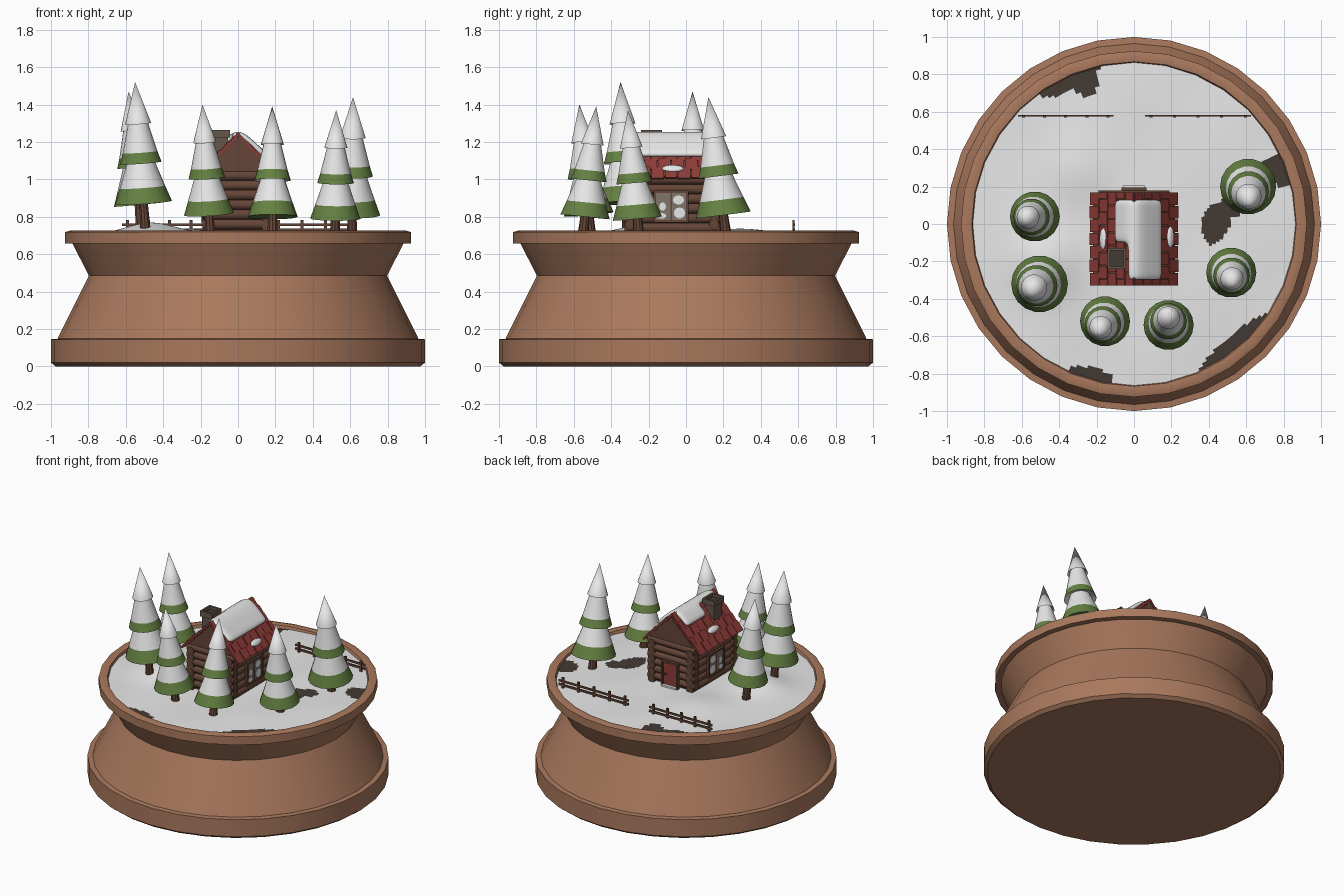
import bpy, bmesh, math
from mathutils import Vector, Matrix

if "Cube" in bpy.data.objects:
    bpy.data.objects.remove(bpy.data.objects["Cube"])

COLOURS = {"base_wood": (0.40, 0.19, 0.11), "snow_white": (0.83, 0.83, 0.83), "bare_earth": (0.055, 0.042, 0.034),
           "log_brown": (0.13, 0.06, 0.038), "roof_red": (0.27, 0.045, 0.04), "pine_green": (0.13, 0.22, 0.055),
           "chimney_stone": (0.13, 0.095, 0.07), "window_pane": (0.22, 0.18, 0.14)}
MATS = {}
for n, c in COLOURS.items():
    MATS[n] = bpy.data.materials.new(n)
    MATS[n].diffuse_color = (*c, 1)


def finish(name, bm, mats, smooth=None):
    me = bpy.data.meshes.new(name)
    bm.to_mesh(me)
    bm.free()
    for m in mats:
        me.materials.append(MATS[m])
    ob = bpy.data.objects.new(name, me)
    bpy.context.collection.objects.link(ob)
    if smooth is not None:
        bpy.ops.object.select_all(action='DESELECT')
        ob.select_set(True)
        bpy.context.view_layer.objects.active = ob
        bpy.ops.object.shade_smooth_by_angle(angle=math.radians(smooth))
    return ob


def paint(verts, mat):
    for v in verts:
        for f in v.link_faces:
            f.material_index = mat


def box(bm, loc, size, mat=0, rot=Matrix()):
    M = Matrix.Translation(loc) @ rot @ Matrix.Diagonal((*size, 1))
    paint(bmesh.ops.create_cube(bm, size=1, matrix=M)["verts"], mat)


def rod(bm, a, b, r, segs=10, r2=None, mat=0):
    a, b = Vector(a), Vector(b)
    q = Vector((0, 0, 1)).rotation_difference(b - a).to_matrix().to_4x4()
    r2 = r if r2 is None else r2
    paint(bmesh.ops.create_cone(bm, cap_ends=True, segments=segs, radius1=r, radius2=r2, depth=(b - a).length,
                                matrix=Matrix.Translation((a + b) / 2) @ q)["verts"], mat)


def lathe(bm, prof, segs, mats=None, M=Matrix()):
    rings = []
    for r, z in prof:
        k = 1 if r == 0 else segs
        rings.append([bm.verts.new(M @ Vector((r * math.cos(2 * math.pi * i / segs),
                                               r * math.sin(2 * math.pi * i / segs), z))) for i in range(k)])
    for j, (a, b) in enumerate(zip(rings, rings[1:])):
        for i in range(segs):
            n = (i + 1) % segs
            vs = [a[i % len(a)], a[n % len(a)], b[n % len(b)], b[i % len(b)]]
            f = bm.faces.new(list(dict.fromkeys(vs)))
            f.material_index = mats[j] if mats else 0


# turned wooden base with rim
bm = bmesh.new()
lathe(bm, [(0, 0), (0.975, 0), (1, 0.02), (1, 0.145), (0.965, 0.148), (0.88, 0.32), (0.797, 0.485), (0.885, 0.657),
           (0.925, 0.657), (0.925, 0.718), (0.9, 0.726), (0.868, 0.722), (0.858, 0.69), (0, 0.68)], 32)
finish("turned_base", bm, ["base_wood"], 35)

# snowy ground with bare earth patches: centre, radii, angle
PATCHES = [(-0.36, 0.77, 0.20, 0.055, 25), (-0.26, 0.75, 0.06, 0.075, 0), (0.78, 0.29, 0.10, 0.09, -20),
           (0.44, 0.0, 0.075, 0.11, -15), (0.51, 0.09, 0.06, 0.06, 0), (0.54, -0.66, 0.28, 0.06, 42),
           (-0.24, -0.81, 0.14, 0.05, -10)]


def bare(p):
    wob = 0.12 * math.sin(31 * p.x + 2) + 0.12 * math.sin(27 * p.y)
    for cx, cy, rx, ry, ang in PATCHES:
        d = Matrix.Rotation(-math.radians(ang), 2) @ Vector((p.x - cx, p.y - cy))
        if (d.x / rx) ** 2 + (d.y / ry) ** 2 < 1 + wob:
            return True
    return False


def ground(x, y):
    z = 0.705 + 0.014 * (1 - (x * x + y * y) / 0.74)
    z += 0.055 * math.exp(-((x + 0.47) ** 2 + (y + 0.2) ** 2) / 0.03)
    z += 0.018 * math.exp(-((x + 0.3) ** 2 + (y - 0.28) ** 2) / 0.03)
    return z + 0.004 * math.sin(9 * x + 1) * math.cos(8 * y)


bm = bmesh.new()
lathe(bm, [(0.863 * (1 - i / 50), 0) for i in range(50)] + [(0, 0)], 180)
for v in bm.verts:
    v.co.z = ground(v.co.x, v.co.y)
for f in bm.faces:
    f.material_index = int(bare(f.calc_center_median()))
finish("snowy_ground", bm, ["snow_white", "bare_earth"], 60)

# pine trees: skirt centre, skirt radius, tip
TREES = [((-0.53, 0.04, 0.865), 0.134, (-0.585, 0.035, 1.47)), ((-0.505, -0.32, 0.875), 0.152, (-0.55, -0.35, 1.52)),
         ((-0.155, -0.52, 0.815), 0.134, (-0.19, -0.57, 1.40)), ((0.185, -0.54, 0.80), 0.134, (0.183, -0.48, 1.39)),
         ((0.52, -0.26, 0.79), 0.134, (0.525, -0.31, 1.37)), ((0.61, 0.20, 0.81), 0.15, (0.615, 0.12, 1.44))]
for i, (c, r, tip) in enumerate(TREES):
    c, tip = Vector(c), Vector(tip)
    d, h = (tip - c).normalized(), (tip - c).length
    M = Matrix.Translation(c) @ Vector((0, 0, 1)).rotation_difference(d).to_matrix().to_4x4()
    prof = [(0, 0.02), (1, 0), (0.8, 0.13), (0.46, 0.36), (0.73, 0.33), (0.61, 0.42), (0.33, 0.68), (0.46, 0.655), (0, 1)]
    bm = bmesh.new()
    lathe(bm, [(a * r, t * h) for a, t in prof], 18, [0, 0, 1, 1, 0, 1, 1, 1], M)
    rod(bm, c - d * (c.z - 0.7), c + d * 0.05, 0.03, 10, 0.022, 2)
    finish(f"pine_tree_{i + 1}", bm, ["pine_green", "snow_white", "log_brown"], 30)

# cabin log walls, interlocking at the corners
X, Y0, Y1 = 0.155, -0.3, 0.15
bm = bmesh.new()
box(bm, (0, (Y0 + Y1) / 2, 0.86), (2 * X, Y1 - Y0, 0.32))
for k in range(6):
    z = 0.74 + 0.052 * k
    for s in (-1, 1):
        rod(bm, (s * X, Y0 - 0.03, z), (s * X, Y1 + 0.03, z), 0.028)
    for y in (Y0, Y1):
        rod(bm, (-X - 0.035, y, z + 0.02), (X + 0.035, y, z + 0.02), 0.028)
finish("log_walls", bm, ["log_brown"], 40)

# plain gables under the roof
bm = bmesh.new()
tri = [bm.verts.new((x, Y0 - 0.015, z)) for x, z in ((-0.19, 1.03), (0.19, 1.03), (0, 1.22))]
ext = bmesh.ops.extrude_face_region(bm, geom=[bm.faces.new(tri)])["geom"]
bmesh.ops.translate(bm, vec=(0, Y1 - Y0 + 0.03, 0), verts=[v for v in ext if isinstance(v, bmesh.types.BMVert)])
bmesh.ops.recalc_face_normals(bm, faces=bm.faces)
finish("gables", bm, ["log_brown"])

# roof of overlapping shingles
bm = bmesh.new()
for s in (-1, 1):
    tilt = Matrix.Rotation(s * math.radians(45), 4, 'Y')
    for row in range(5):
        x = 0.023 + 0.046 * row
        z = 1.24 - x
        off = 0.5 * (row % 2)
        for col in range(8):
            a, b = max(0, col - off) / 7, min(7, col + 1 - off) / 7
            if b > a:
                lift = 0.004 * (col % 2)
                box(bm, (s * (x + lift / 2), -0.08 + 0.5 * ((a + b) / 2 - 0.5), z + lift / 2),
                    (0.075, 0.5 * (b - a) - 0.005, 0.014), 0, tilt @ Matrix.Rotation(s * math.radians(5), 4, 'Y'))
    box(bm, (s * 0.109, -0.08, 1.12), (0.30, 0.48, 0.012), 1, tilt)
finish("shingle_roof", bm, ["roof_red", "log_brown"])

# snow blanket over the ridge, cut away round the chimney
bm = bmesh.new()
xs = [-0.1, -0.065, -0.03, 0, 0.03, 0.07, 0.11, 0.145]
ys = [-0.3, -0.24, -0.17, -0.1, -0.04, 0.02, 0.08, 0.13]
g = [[bm.verts.new((x, y, 1.273 - math.hypot(x, 0.03))) for y in ys] for x in xs]
for i in range(7):
    for j in range(7):
        if not (i < 2 and j < 3):
            bm.faces.new((g[i][j], g[i + 1][j], g[i + 1][j + 1], g[i][j + 1]))
bmesh.ops.delete(bm, geom=[v for v in bm.verts if not v.link_faces], context='VERTS')
ob = finish("roof_snow", bm, ["snow_white"])
sol = ob.modifiers.new("thickness", 'SOLIDIFY')
sol.thickness, sol.offset = 0.032, 0
sub = ob.modifiers.new("soften", 'SUBSURF')
sub.levels = sub.render_levels = 2
for p in ob.data.polygons:
    p.use_smooth = True

# small leftover snow lumps on the shingles
for name, x, y, z, s in (("right", 0.195, -0.07, 1.058, 1), ("left", -0.165, -0.08, 1.088, -1)):
    bm = bmesh.new()
    M = Matrix.Translation((x, y, z)) @ Matrix.Rotation(s * math.radians(45), 4, 'Y') @ Matrix.Diagonal((0.024, 0.058, 0.014, 1))
    bmesh.ops.create_uvsphere(bm, u_segments=14, v_segments=8, radius=1, matrix=M)
    finish(f"snow_lump_{name}", bm, ["snow_white"], 60)

# chimney with a hollow collar
bm = bmesh.new()
cx, cy = -0.092, -0.185
box(bm, (cx, cy, 1.16), (0.076, 0.09, 0.16))
for s in (-1, 1):
    box(bm, (cx + s * 0.042, cy, 1.245), (0.014, 0.112, 0.04))
    box(bm, (cx, cy + s * 0.049, 1.245), (0.07, 0.014, 0.04))
box(bm, (cx, cy, 1.238), (0.07, 0.084, 0.008), 1)
finish("chimney", bm, ["chimney_stone", "bare_earth"])

# side windows with frame, bars and frost
for name, s in (("right", 1), ("left", -1)):
    bm = bmesh.new()
    wy, wz = -0.08, 0.855
    box(bm, (s * 0.182, wy, wz), (0.012, 0.17, 0.15), 1)
    for d in (-1, 1):
        box(bm, (s * 0.186, wy + d * 0.087, wz), (0.02, 0.014, 0.17))
        box(bm, (s * 0.186, wy, wz + d * 0.078), (0.02, 0.175, 0.014))
    box(bm, (s * 0.187, wy, wz), (0.008, 0.008, 0.15))
    for dy, dz, ry, rz in ((0.04, 0.035, 0.03, 0.025), (0.045, -0.035, 0.03, 0.03), (-0.045, 0.0, 0.018, 0.022), (-0.05, -0.05, 0.025, 0.015)):
        M = Matrix.Translation((s * 0.1885, wy + dy, wz + dz)) @ Matrix.Diagonal((1, ry, rz, 1)) @ Matrix.Rotation(math.pi / 2, 4, 'Y')
        paint(bmesh.ops.create_cone(bm, cap_ends=True, segments=12, radius1=1, radius2=1, depth=0.004, matrix=M)["verts"], 2)
    finish(f"window_{name}", bm, ["log_brown", "window_pane", "snow_white"])

# back door with frame, knob and snowy step
bm = bmesh.new()
box(bm, (0, 0.178, 0.81), (0.11, 0.012, 0.17))
for s in (-1, 1):
    box(bm, (s * 0.06, 0.182, 0.812), (0.014, 0.024, 0.185), 1)
box(bm, (0, 0.182, 0.902), (0.134, 0.024, 0.014), 1)
box(bm, (0.035, 0.188, 0.81), (0.012, 0.012, 0.012), 1)
box(bm, (0, 0.19, 0.728), (0.12, 0.03, 0.012), 2)
finish("back_door", bm, ["roof_red", "log_brown", "snow_white"])

# two lengths of rail fence
for name, a, b in (("left", -0.62, -0.11), ("right", 0.06, 0.625)):
    bm = bmesh.new()
    for k in range(5):
        box(bm, (a + 0.03 + (b - a - 0.06) * k / 4, 0.575, 0.738), (0.016, 0.012, 0.09))
    for z in (0.73, 0.757):
        box(bm, ((a + b) / 2, 0.58, z), (b - a, 0.008, 0.014))
    finish(f"fence_{name}", bm, ["log_brown"])

for m in bpy.data.materials:
    if m.users and not m.is_grease_pencil:
        m.use_nodes = True
        m.node_tree.nodes["Principled BSDF"].inputs["Base Color"].default_value = m.diffuse_color
